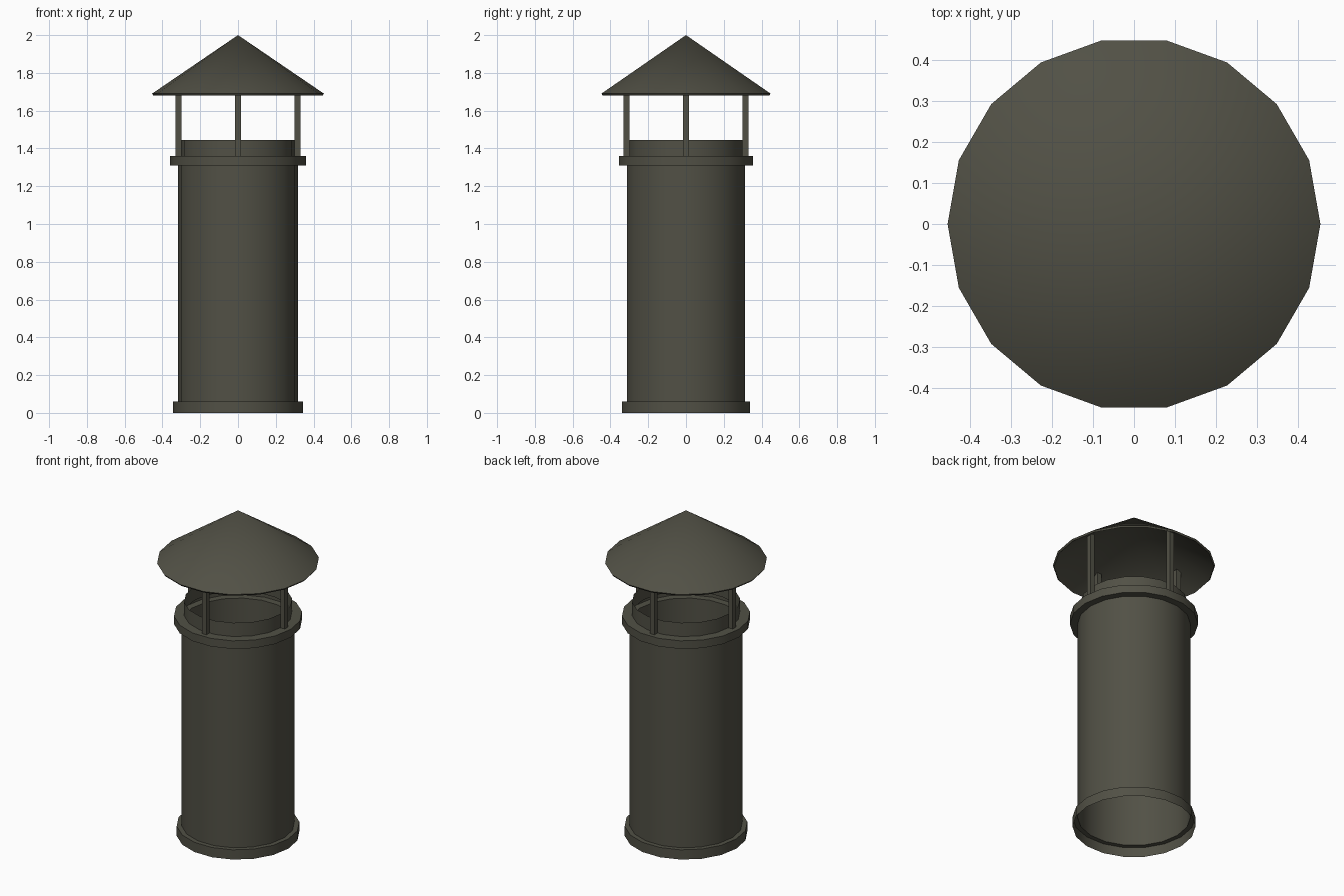
import bpy, bmesh, math

if "Cube" in bpy.data.objects:
    bpy.data.objects.remove(bpy.data.objects["Cube"])

SIDES = 18
metal = bpy.data.materials.new("dark_olive_metal")
metal.diffuse_color = (0.083, 0.081, 0.060, 1)
metal.use_nodes = True
metal.node_tree.nodes["Principled BSDF"].inputs["Base Color"].default_value = metal.diffuse_color


def finish(bm, name, smooth):
    me = bpy.data.meshes.new(name)
    bm.to_mesh(me)
    bm.free()
    ob = bpy.data.objects.new(name, me)
    bpy.context.collection.objects.link(ob)
    me.materials.append(metal)
    if smooth:
        bpy.ops.object.select_all(action='DESELECT')
        ob.select_set(True)
        bpy.context.view_layer.objects.active = ob
        bpy.ops.object.shade_smooth_by_angle(angle=math.radians(30))
    return ob


def lathe(name, profile):
    """Revolve an (r, z) profile; listed bottom to top it faces outward."""
    bm = bmesh.new()
    rings = []
    for r, z in profile:
        if r == 0:
            rings.append([bm.verts.new((0, 0, z))] * SIDES)
        else:
            rings.append([bm.verts.new((r * math.cos(a), r * math.sin(a), z))
                          for a in (math.tau * i / SIDES for i in range(SIDES))])
    for lo, hi in zip(rings, rings[1:]):
        for i in range(SIDES):
            j = (i + 1) % SIDES
            bm.faces.new(dict.fromkeys((lo[i], lo[j], hi[j], hi[i])))
    return finish(bm, name, True)


# Open sheet-metal pipe: base skirt, shaft, collar and neck
lathe("pipe", [(0.345, 0), (0.345, 0.06), (0.317, 0.06), (0.317, 1.31),
               (0.36, 1.31), (0.36, 1.36), (0.303, 1.36), (0.303, 1.445)])

# Thin hollow conical rain cap
lathe("rain_cap", [(0, 1.985), (0.448, 1.68), (0.455, 1.69), (0, 2.0)])

# Four square posts holding the cap
for k, side in enumerate(("right", "back", "left", "front")):
    bm = bmesh.new()
    bmesh.ops.create_cube(bm, size=1)
    bmesh.ops.scale(bm, vec=(0.03, 0.03, 0.41), verts=bm.verts)
    post = finish(bm, side + "_post", False)
    a = k * math.pi / 2
    post.location = (0.315 * math.cos(a), 0.315 * math.sin(a), 1.565)
